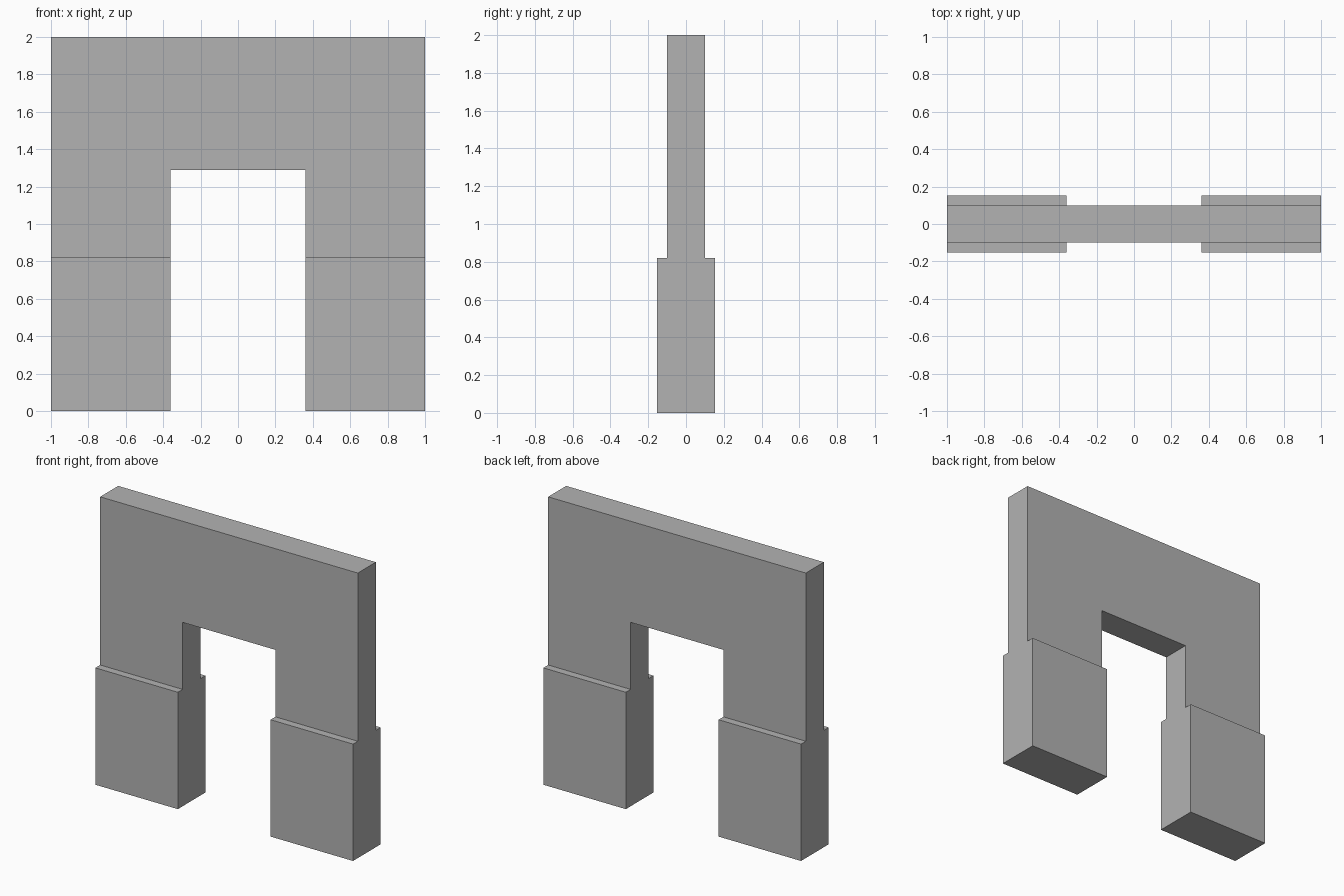
import bpy, bmesh
from mathutils import Vector

cube = bpy.data.objects.get("Cube")
if cube:
    bpy.data.objects.remove(cube, do_unlink=True)

HALF_WIDTH, OPENING = 1.0, 0.36
HEIGHT, LINTEL_Z, FOOT_Z = 2.0, 1.29, 0.82
WALL_Y, FOOT_Y = 0.1, 0.153

# Plain grey material
grey = bpy.data.materials.new("plain_grey")
grey.use_nodes = True
colour = (0.45, 0.45, 0.45, 1.0)
grey.diffuse_color = colour
grey.node_tree.nodes["Principled BSDF"].inputs["Base Color"].default_value = colour

# Arch wall: front outline pushed through its thickness
half = [(OPENING, LINTEL_Z), (OPENING, 0), (HALF_WIDTH, 0), (HALF_WIDTH, HEIGHT)]
outline = half + [(-x, z) for x, z in reversed(half)]
bm = bmesh.new()
front = bm.faces.new([bm.verts.new((x, -WALL_Y, z)) for x, z in outline])
pushed = bmesh.ops.extrude_face_region(bm, geom=[front], use_keep_orig=True)
bmesh.ops.translate(bm, vec=(0, 2 * WALL_Y, 0),
                    verts=[v for v in pushed["geom"] if isinstance(v, bmesh.types.BMVert)])
bmesh.ops.recalc_face_normals(bm, faces=bm.faces)

# Feet: cut the piers level, then thicken the lower front and back faces
bmesh.ops.bisect_plane(bm, geom=bm.verts[:] + bm.edges[:] + bm.faces[:],
                       plane_co=(0, 0, FOOT_Z), plane_no=(0, 0, 1))
bm.normal_update()
for side in (-1, 1):
    lower = [f for f in bm.faces
             if f.normal.y * side > 0.9 and f.calc_center_median().z < FOOT_Z]
    grown = bmesh.ops.extrude_face_region(bm, geom=lower)
    bmesh.ops.translate(bm, vec=Vector((0, side * (FOOT_Y - WALL_Y), 0)),
                        verts=[v for v in grown["geom"] if isinstance(v, bmesh.types.BMVert)])
    bm.normal_update()

# Merge coplanar faces into clean flat sides
bmesh.ops.dissolve_limit(bm, angle_limit=0.01, verts=bm.verts[:], edges=bm.edges[:])
bmesh.ops.recalc_face_normals(bm, faces=bm.faces)

mesh = bpy.data.meshes.new("arch_with_feet")
bm.to_mesh(mesh)
bm.free()
mesh.materials.append(grey)
arch = bpy.data.objects.new("arch_with_feet", mesh)
bpy.context.collection.objects.link(arch)
